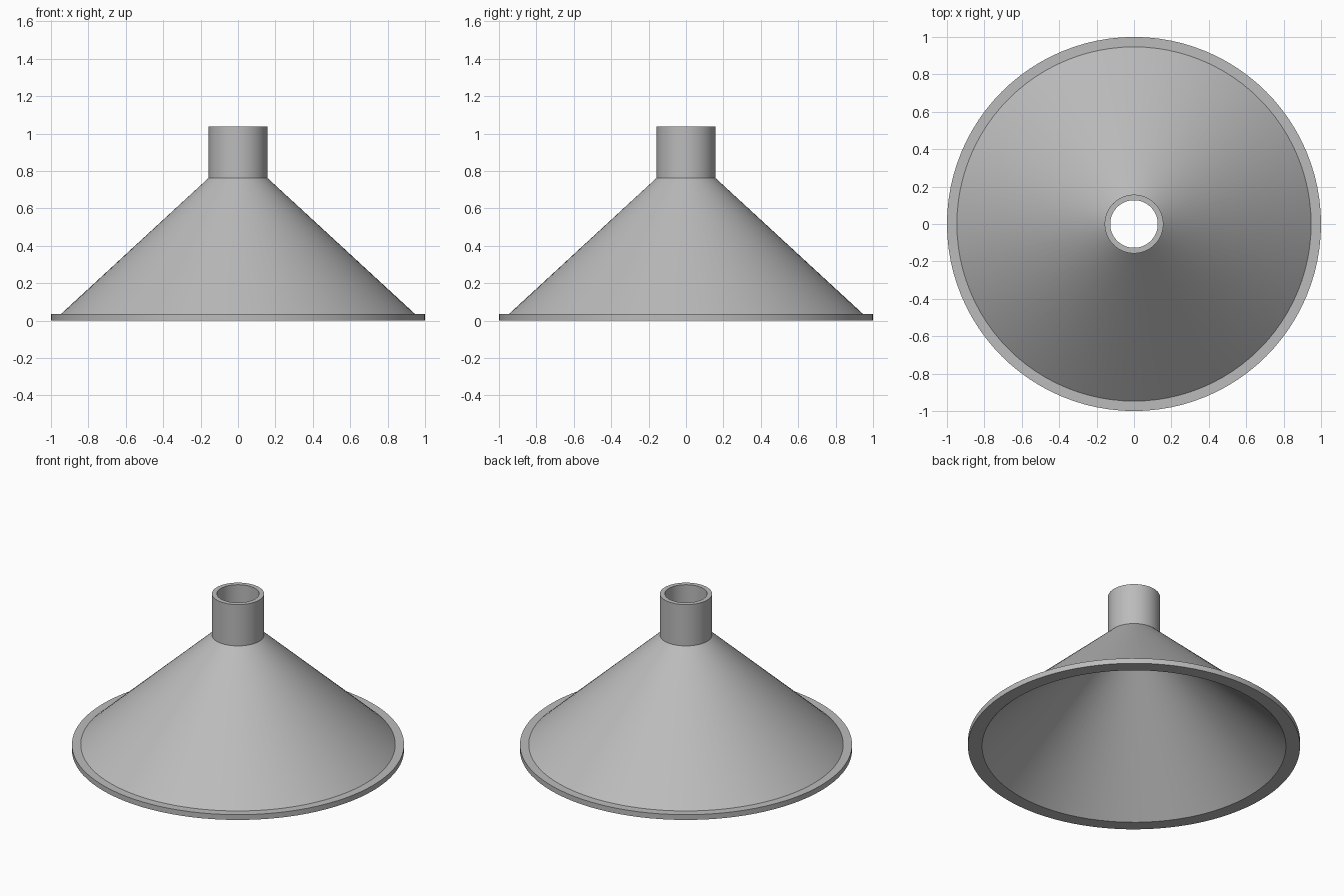
import bpy
import bmesh
from math import cos, sin, tau

cube = bpy.data.objects.get("Cube")
if cube:
    bpy.data.objects.remove(cube, do_unlink=True)

SEGMENTS = 96

# Plain grey for the whole funnel
grey = bpy.data.materials.new("grey")
grey.use_nodes = True
colour = (0.5, 0.5, 0.5, 1.0)
grey.diffuse_color = colour
grey.node_tree.nodes["Principled BSDF"].inputs["Base Color"].default_value = colour


def lathe(name, profile, material):
    """Revolve a closed (radius, height) profile around z."""
    bm = bmesh.new()
    rings = [[bm.verts.new((r * cos(tau * i / SEGMENTS), r * sin(tau * i / SEGMENTS), z))
              for i in range(SEGMENTS)] for r, z in profile]
    for k, ring in enumerate(rings):
        following = rings[(k + 1) % len(rings)]
        for i in range(SEGMENTS):
            j = (i + 1) % SEGMENTS
            bm.faces.new((ring[i], ring[j], following[j], following[i]))
    bmesh.ops.recalc_face_normals(bm, faces=bm.faces)
    mesh = bpy.data.meshes.new(name)
    bm.to_mesh(mesh)
    bm.free()
    mesh.materials.append(material)
    obj = bpy.data.objects.new(name, mesh)
    bpy.context.collection.objects.link(obj)
    bpy.ops.object.select_all(action="DESELECT")
    obj.select_set(True)
    bpy.context.view_layer.objects.active = obj
    bpy.ops.object.shade_smooth_by_angle(angle=0.5)
    return obj


# Rim flange, cone and spout as one hollow wall
lathe("funnel", [
    (0.915, 0), (1, 0), (1, 0.035),        # rim flange
    (0.947, 0.035), (0.157, 0.763),        # outer cone
    (0.157, 1.037), (0.127, 1.037),        # spout
    (0.127, 0.745),                        # inner throat
], grey)
